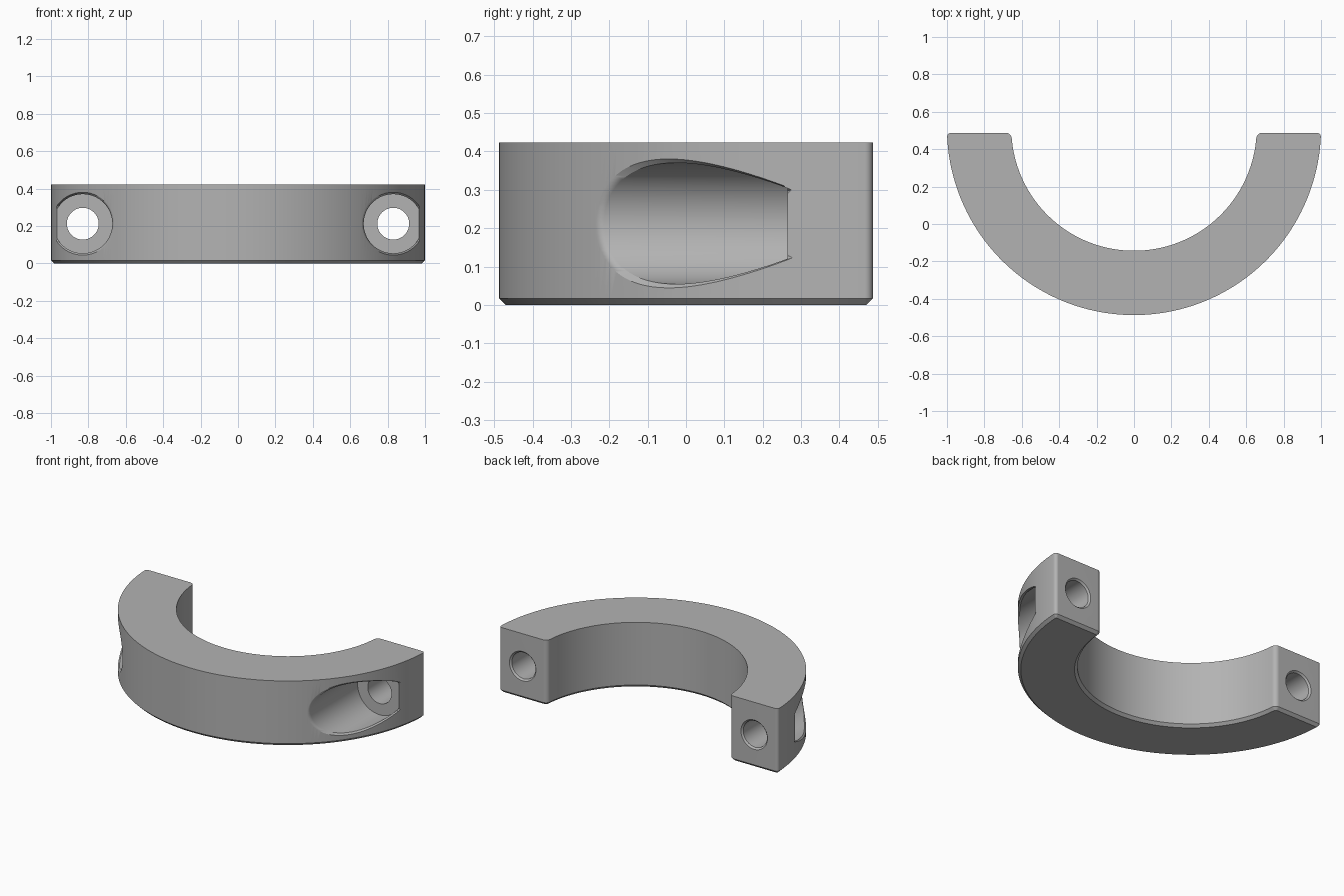
import bpy, bmesh
from math import sin, cos, pi, sqrt, atan2

if "Cube" in bpy.data.objects:
    bpy.data.objects.remove(bpy.data.objects["Cube"], do_unlink=True)

R_OUT, R_IN = 1.0, 0.656          # ring radii
YC, Y_END = 0.513, 0.487          # ring axis and flat mating ends
HEIGHT, CHAMFER = 0.423, 0.017
HOLE_X, HOLE_Z = 0.83, 0.2125     # bolt axis
R_BOLT, R_BORE, Y_FLOOR = 0.085, 0.158, 0.265
RIM = 0.01

steel = bpy.data.materials.new("grey metal")
steel.use_nodes = True
grey = (0.45, 0.45, 0.45, 1)
steel.diffuse_color = grey
steel.node_tree.nodes["Principled BSDF"].inputs["Base Color"].default_value = grey


def arc(cx, cy, r, a, b, n):
    return [(cx + r * cos(a + (b - a) * i / n), cy + r * sin(a + (b - a) * i / n))
            for i in range(n + 1)]


def outline(d):
    """Half ring outline with rounded end corners, shrunk inwards by d."""
    co, ci = 0.02, 0.03
    yo, yi = Y_END - co, Y_END - ci
    xo = sqrt((R_OUT - co) ** 2 - (yo - YC) ** 2)
    xi = sqrt((R_IN + ci) ** 2 - (yi - YC) ** 2)
    ao, ai = atan2(yo - YC, xo), atan2(yi - YC, xi)
    half = arc(0, YC, R_OUT - d, -pi / 2, ao, 72)
    half += arc(xo, yo, co - d, ao, pi / 2, 6)[1:]
    half += arc(xi, yi, ci - d, pi / 2, pi + ai, 6)
    half += arc(0, YC, R_IN + d, ai, -pi / 2, 72)[1:]
    return half + [(-x, y) for x, y in reversed(half[1:-1])]


def loft(bm, rings):
    """Skin closed rings of points and cap both ends."""
    loops = [[bm.verts.new(p) for p in ring] for ring in rings]
    n = len(loops[0])
    for a, b in zip(loops, loops[1:]):
        for i in range(n):
            j = (i + 1) % n
            bm.faces.new((a[i], a[j], b[j], b[i]))
    bm.faces.new(loops[0])
    bm.faces.new(loops[-1])


def finish(bm, name):
    bmesh.ops.recalc_face_normals(bm, faces=bm.faces)
    mesh = bpy.data.meshes.new(name)
    bm.to_mesh(mesh)
    bm.free()
    mesh.materials.append(steel)
    obj = bpy.data.objects.new(name, mesh)
    bpy.context.collection.objects.link(obj)
    return obj


# Half ring body, chamfered along its bottom outline
bm = bmesh.new()
loft(bm, [[(x, y, z) for x, y in outline(d)]
          for d, z in ((CHAMFER, 0), (0, CHAMFER), (0, HEIGHT))])
body = finish(bm, "half_ring_clamp")


def bolt_ring(side, radius, depth):
    """Ring around a bolt axis; depth maps local x to y."""
    pts = []
    for i in range(96):
        t = 2 * pi * (i + 0.5) / 96
        x = HOLE_X + radius * cos(t)
        pts.append((side * x, depth(x), HOLE_Z + radius * sin(t)))
    return pts


def flat(y):
    return lambda x: y


def on_cylinder(r, limit):
    return lambda x: min(limit, YC - sqrt(max(0, r * r - x * x)))


# Stepped bolt cutters: lipped through hole, counterbore, bevelled rim
bm = bmesh.new()
for side in (1, -1):
    wide = R_BORE + RIM * 1.2
    loft(bm, [bolt_ring(side, r, f) for r, f in (
        (R_BOLT + 0.02, flat(Y_END + RIM)),
        (R_BOLT, flat(Y_END - RIM)),
        (R_BOLT, flat(Y_FLOOR)),
        (R_BORE, flat(Y_FLOOR)),
        (R_BORE, on_cylinder(R_OUT - RIM, Y_FLOOR - 0.001)),
        (wide, on_cylinder(R_OUT + 0.002, Y_FLOOR + 0.02)),
        (wide, flat(-0.7)))])
cutter = finish(bm, "bolt_hole_cutter")
cutter.hide_render = True

cut = body.modifiers.new("bolt holes", 'BOOLEAN')
cut.operation = 'DIFFERENCE'
cut.solver = 'EXACT'
cut.object = cutter

for o in bpy.context.selected_objects:
    o.select_set(False)
bpy.context.view_layer.objects.active = body
body.select_set(True)
bpy.ops.object.modifier_apply(modifier=cut.name)
bpy.data.objects.remove(cutter, do_unlink=True)

# Smooth curved walls, keep machined edges crisp
bpy.ops.object.shade_smooth_by_angle(angle=pi / 6)
weighted = body.modifiers.new("flat faces", 'WEIGHTED_NORMAL')
weighted.keep_sharp = True
